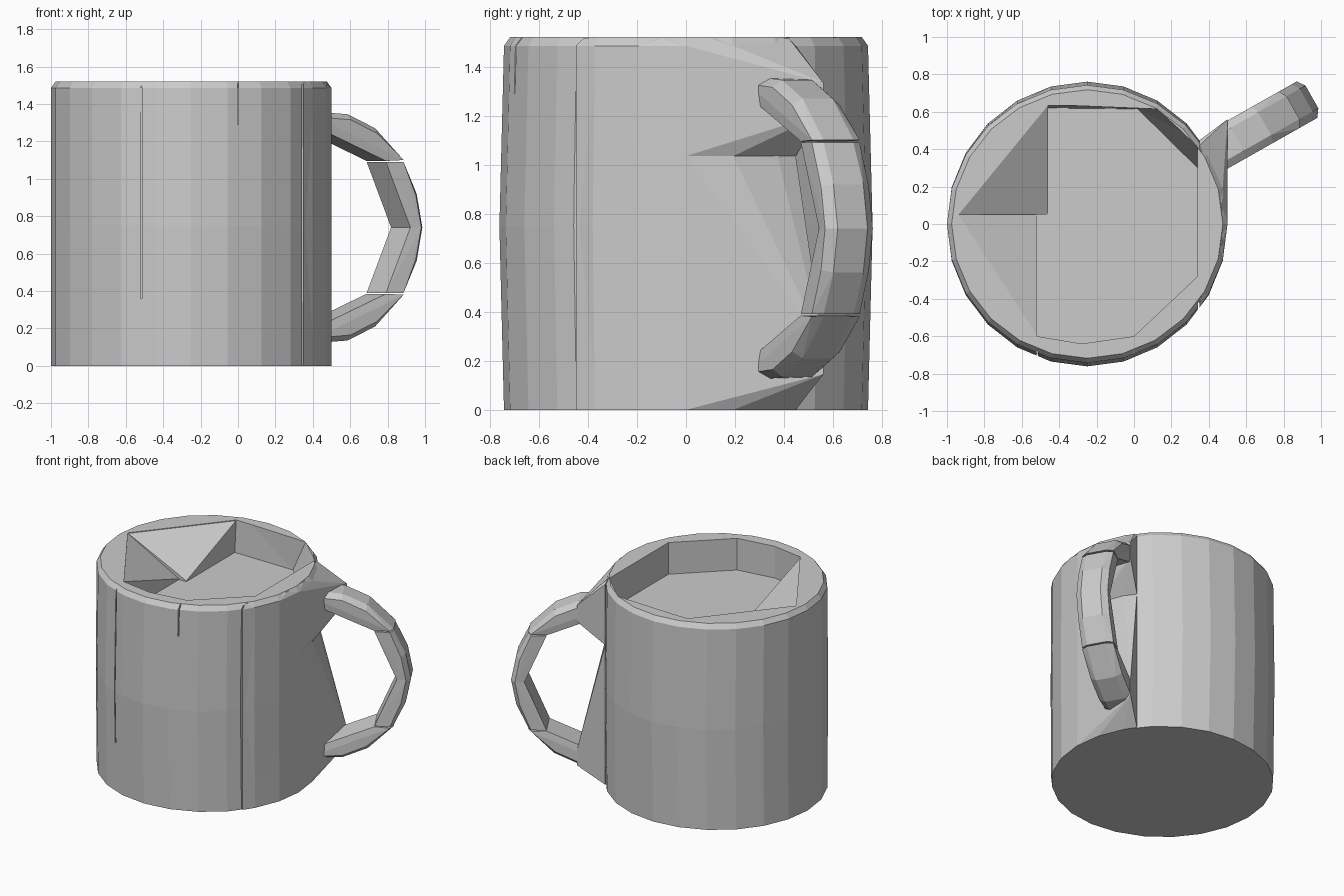
import bpy, bmesh
from math import cos, sin, radians
from mathutils import Vector

if "Cube" in bpy.data.objects:
    bpy.data.objects.remove(bpy.data.objects["Cube"])

CX, R, TOP, FLOOR = -0.25, 0.75, 1.52, 1.285
MID = 0.74                      # height about which the handle is mirrored
A = radians(29.5)               # handle direction


def finish(name, bm):
    bmesh.ops.recalc_face_normals(bm, faces=bm.faces)
    me = bpy.data.meshes.new(name)
    bm.to_mesh(me)
    bm.free()
    ob = bpy.data.objects.new(name, me)
    bpy.context.collection.objects.link(ob)
    return ob


def hull(name, points, clip_x=None):
    bm = bmesh.new()
    for p in points:
        bm.verts.new(p)
    res = bmesh.ops.convex_hull(bm, input=bm.verts)
    junk = set(res["geom_interior"] + res["geom_unused"])
    bmesh.ops.delete(bm, geom=[v for v in junk if isinstance(v, bmesh.types.BMVert)], context='VERTS')
    if clip_x is not None:
        bmesh.ops.bisect_plane(bm, geom=bm.verts[:] + bm.edges[:] + bm.faces[:],
                               plane_co=(clip_x, 0, 0), plane_no=(1, 0, 0), clear_inner=True)
        bmesh.ops.holes_fill(bm, edges=[e for e in bm.edges if e.is_boundary])
    return finish(name, bm)


def box(name, x, y, z0, z1, w, d):
    return hull(name, [(x + i * w, y + j * d, z) for i in (-1, 1) for j in (-1, 1) for z in (z0, z1)])


def cut(ob, cutter):
    mod = ob.modifiers.new("cut", 'BOOLEAN')
    mod.operation, mod.solver, mod.object = 'DIFFERENCE', 'EXACT', cutter
    deps = bpy.context.evaluated_depsgraph_get()
    me = bpy.data.meshes.new_from_object(ob.evaluated_get(deps))
    ob.modifiers.clear()
    ob.data = me
    bpy.data.objects.remove(cutter)


# Mug body: slightly barrelled 24-sided solid with a chamfered rim
bm = bmesh.new()
N = 24
rings = []
for z, r, sy in ((0, R, 0.99), (0.75, R, 1.015), (1.485, R, 0.99), (TOP, 0.725, 0.99)):
    rings.append([bm.verts.new((CX + r * cos(k * 2 * 3.14159265 / N),
                                sy * r * sin(k * 2 * 3.14159265 / N), z)) for k in range(N)])
for a, b in zip(rings, rings[1:]):
    for k in range(N):
        bm.faces.new((a[k], a[(k + 1) % N], b[(k + 1) % N], b[k]))
bm.faces.new(rings[0][::-1])
bm.faces.new(rings[-1])
body = finish("mug_body", bm)

# Shallow angular cavity in the top
low = [(-0.46, 0.62), (0.02, 0.615), (0.34, 0.30), (0.34, -0.28), (0, -0.60),
       (-0.28, -0.64), (-0.52, -0.60), (-0.52, 0.05), (-0.46, 0.05)]
front = [p for p in low if p[1] <= 0.05] + [(0.34, 0.05)]
back = [(-0.46, 0.05), (-0.46, 0.62), (0.02, 0.615), (0.34, 0.30), (0.34, 0.05)]
back_top = [(-0.46, 0.05), (-0.46, 0.64), (0.16, 0.615), (0.34, 0.45), (0.34, 0.05)]
cut(body, hull("cavity_front", [(x, y + (0.001 if y == 0.05 else 0), z) for x, y in front for z in (FLOOR, 1.6)]))
cut(body, hull("cavity_back", [(x, y, FLOOR) for x, y in back] + [(x, y, 1.6) for x, y in back_top]))

# Two sloped corners on the left of the cavity
for x, y in ((-0.455, 0.64), (-0.515, -0.60)):
    s = 0.052 if y < 0 else 0.048
    cut(body, hull("corner", [(-0.94, s, TOP - 0.005), (-0.94, s, 1.6), (x, s, FLOOR + 0.002), (x, s, 1.6),
                              (x, y, TOP - 0.005), (x, y, 1.6)]))

# Thin seams in the wall
for x, y, z in ((0.345, -0.45, -0.1), (-0.518, -0.71, 0.36), (0.0, -0.70, 1.29)):
    cut(body, box("seam", x, y, z, 1.6, 0.004, 0.03))

# Faceted wedges joining the wall to the handle ends
arc = [(CX + R * cos(radians(t)), R * sin(radians(t)) * 0.995)
       for t in (-36.87, -30, -15, 0, 15, 30, 36.87)]
upper = [(x, y, z) for x, y in arc for z in (1.035, 1.485)]
upper += [(0.35, y, TOP - 0.005) for y in (-0.42, 0.42)] + [(0.47, y, TOP - 0.005) for y in (-0.1, 0.1)]
upper += [(0.5, 0.30, 1.25), (0.5, 0.30, 1.355), (0.5, 0.56, 1.21), (0.5, 0.56, 1.335)]
hull("handle_joint_upper", upper)
lower = [(x, y, z) for x, y in arc for z in (0, 1.035)]
lower += [(0.5, 0.30, 0.23), (0.5, 0.30, 0.13), (0.5, 0.56, 0.27), (0.5, 0.56, 0.145)]
hull("handle_joint_lower", lower)


# Handle: four chunky segments, mirrored about mid height
def handle_point(u, v, z):
    return Vector((CX + u * cos(A) - v * sin(A), u * sin(A) + v * cos(A), z))


segments = [
    ([(0.70, 1.36), (0.92, 1.345), (1.09, 1.27), (1.264, 1.10)], [(0.70, 1.28), (0.84, 1.235), (1.137, 1.095)]),
    ([(1.264, 1.09), (1.345, 0.92), (1.38, MID)], [(1.137, 1.09), (1.287, MID)]),
]
for side, name in ((1, "upper"), (-1, "lower")):
    for i, (outer, inner) in enumerate(segments):
        pts = []
        for u, z in outer:
            n = Vector((u - 0.84, z - MID)).normalized() * 0.03
            if abs(z - MID) < 0.01 or z in (1.09, 1.10):
                n.y = 0          # keep segment ends level
            for s in (-1, 1):
                pts.append(handle_point(u, s * 0.07, MID + side * (z - MID)))
                pts.append(handle_point(u - n.x, s * 0.112, MID + side * (z - n.y - MID)))
        for u, z in inner:
            for s in (-1, 1):
                pts.append(handle_point(u, s * 0.105, MID + side * (z - MID)))
        hull(f"handle_{name}_{i + 1}", pts, clip_x=0.498 if i == 0 else None)
